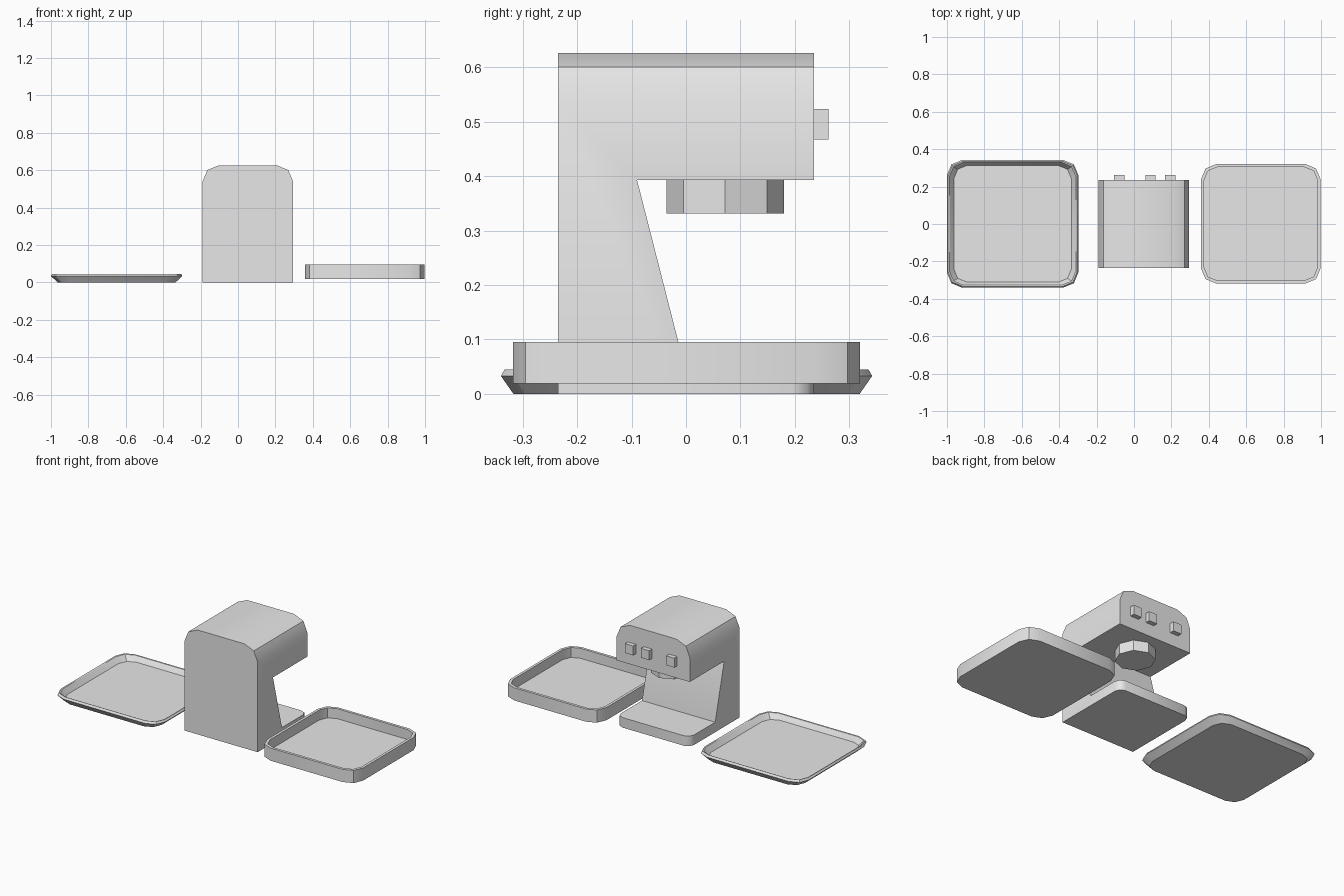
import bpy, bmesh, math
from mathutils import Vector

if "Cube" in bpy.data.objects:
    bpy.data.objects.remove(bpy.data.objects["Cube"])

grey = bpy.data.materials.new("light grey")
grey.diffuse_color = (0.8, 0.8, 0.8, 1)
grey.use_nodes = True
grey.node_tree.nodes["Principled BSDF"].inputs["Base Color"].default_value = grey.diffuse_color


def finish(name, bm, angle=30):
    bmesh.ops.recalc_face_normals(bm, faces=bm.faces)
    me = bpy.data.meshes.new(name)
    bm.to_mesh(me)
    bm.free()
    me.materials.append(grey)
    ob = bpy.data.objects.new(name, me)
    bpy.context.collection.objects.link(ob)
    shade(ob, angle)
    return ob


def shade(ob, angle):
    bpy.ops.object.select_all(action='DESELECT')
    ob.select_set(True)
    bpy.context.view_layer.objects.active = ob
    bpy.ops.object.shade_smooth_by_angle(angle=math.radians(angle))


def prism(name, points, direction, angle=30):
    """Extrude a flat outline of 3D points along a direction."""
    bm = bmesh.new()
    face = bm.faces.new([bm.verts.new(p) for p in points])
    out = bmesh.ops.extrude_face_region(bm, geom=[face])
    verts = [v for v in out["geom"] if isinstance(v, bmesh.types.BMVert)]
    bmesh.ops.translate(bm, verts=verts, vec=Vector(direction))
    return finish(name, bm, angle)


def rounded(cx, cy, hx, hy, r):
    """Rounded rectangle with two segments per corner."""
    pts = []
    for k, (sx, sy) in enumerate([(1, 1), (-1, 1), (-1, -1), (1, -1)]):
        for i in range(3):
            a = math.radians(90 * k + 45 * i)
            pts.append((cx + sx * (hx - r) + r * math.cos(a),
                        cy + sy * (hy - r) + r * math.sin(a)))
    return pts


def tray(name, cx, cy, rings):
    """Loft rounded rectangles (half x, half y, radius, z), capped at both ends."""
    bm = bmesh.new()
    loops = [[bm.verts.new((x, y, z)) for x, y in rounded(cx, cy, hx, hy, r)]
             for hx, hy, r, z in rings]
    for a, b in zip(loops, loops[1:]):
        for i in range(len(a)):
            j = (i + 1) % len(a)
            bm.faces.new((a[i], a[j], b[j], b[i]))
    bm.faces.new(loops[0][::-1])
    bm.faces.new(loops[-1])
    return finish(name, bm)


# Machine body: arched block with the cup space cut away
L, R, F, B, T, rad = -0.19, 0.295, -0.235, 0.235, 0.626, 0.088
mid = (L + R) / 2
arch = [(R, 0), (R, T - rad)]
arch += [(R - rad + rad * math.cos(math.pi / 4), T - rad + rad * math.sin(math.pi / 4)),
         (R - rad, T)]
arch += [(2 * mid - x, z) for x, z in arch[::-1]]
body = prism("machine_body", [(x, F, z) for x, z in arch], (0, B - F, 0))
cup_space = [(-0.09, 0.393), (0.4, 0.393), (0.4, -0.1), (-0.005, -0.1), (-0.005, 0.06)]
cutter = prism("cup_space_cutter", [(-0.5, y, z) for y, z in cup_space], (1, 0, 0))
cutter.hide_render = True
cutter.hide_set(True)
cut = body.modifiers.new("cup_space", 'BOOLEAN')
cut.operation = 'DIFFERENCE'
cut.solver = 'EXACT'
cut.object = cutter
bpy.context.view_layer.objects.active = body
bpy.ops.object.modifier_apply(modifier=cut.name)
bpy.data.objects.remove(cutter)
shade(body, 50)

# Base foot with rounded outer corners
half = (R - L) / 2
foot = [p for p in rounded(mid, 0, half, B, 0.04) if p[1] > 0]
foot = [(R, -0.005)] + foot + [(L, -0.005)]
prism("base_foot", [(x, y, 0) for x, y in foot], (0, 0, 0.06), 50)

# Octagonal nozzle under the head
octagon = [(mid + 0.108 * math.cos(i * math.pi / 4),
            0.072 + 0.108 * math.sin(i * math.pi / 4), 0.331) for i in range(8)]
prism("nozzle", octagon, (0, 0, 0.064))

# Buttons on the head
for i, x in enumerate((-0.079, 0.088, 0.194)):
    h = 0.027
    square = [(x - h, B - 0.005, 0.467), (x + h, B - 0.005, 0.467),
              (x + h, B - 0.005, 0.523), (x - h, B - 0.005, 0.523)]
    prism(f"button_{i + 1}", square, (0, 0.032, 0))

# Shallow flared tray
tray("flared_tray", -0.649, 0.001, [
    (0.315, 0.318, 0.07, 0.0), (0.351, 0.341, 0.08, 0.033),
    (0.345, 0.334, 0.078, 0.045), (0.338, 0.328, 0.075, 0.043),
    (0.314, 0.312, 0.07, 0.012)])

# Straight-walled tray
tray("straight_tray", 0.678, 0.001, [
    (0.319, 0.319, 0.08, 0.019), (0.319, 0.319, 0.08, 0.095),
    (0.303, 0.303, 0.07, 0.095), (0.303, 0.303, 0.07, 0.035)])
